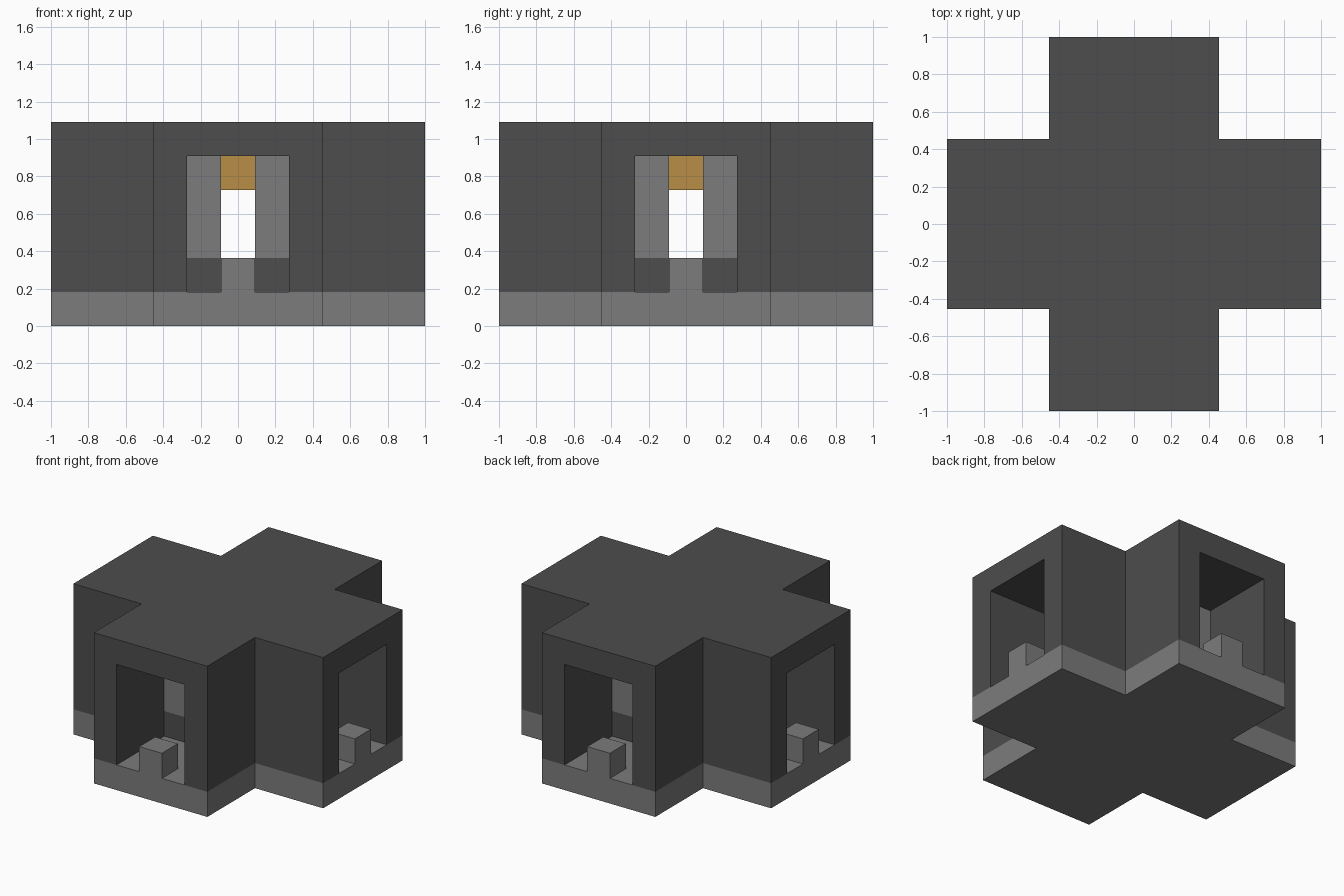
import bpy
import bmesh
from math import pi
from mathutils import Matrix

cube = bpy.data.objects.get("Cube")
if cube:
    bpy.data.objects.remove(cube, do_unlink=True)

U = 2 / 11  # building module: the plan is 11 modules across


def material(name, rgb):
    mat = bpy.data.materials.new(name)
    mat.use_nodes = True
    mat.diffuse_color = (*rgb, 1)
    mat.node_tree.nodes["Principled BSDF"].inputs["Base Color"].default_value = (*rgb, 1)
    return mat


dark = material("dark grey", (0.075, 0.075, 0.075))
light = material("light grey", (0.2, 0.2, 0.2))
amber = material("amber", (0.48, 0.27, 0.06))


def prism(name, outline, low, high, mat, turn=0):
    """Extrude a plan outline (in modules) from low to high, turned about z."""
    bm = bmesh.new()
    face = bm.faces.new([bm.verts.new((x, y, low)) for x, y in outline])
    top = bmesh.ops.extrude_face_region(bm, geom=[face])["geom"]
    bmesh.ops.translate(bm, vec=(0, 0, high - low),
                        verts=[v for v in top if isinstance(v, bmesh.types.BMVert)])
    bmesh.ops.transform(bm, verts=bm.verts,
                        matrix=Matrix.Rotation(turn * pi / 2, 4, "Z") @ Matrix.Scale(U, 4))
    bmesh.ops.recalc_face_normals(bm, faces=bm.faces)
    mesh = bpy.data.meshes.new(name)
    bm.to_mesh(mesh)
    bm.free()
    mesh.materials.append(mat)
    bpy.context.collection.objects.link(bpy.data.objects.new(name, mesh))


def rect(x0, x1, y0, y1):
    return [(x0, y0), (x1, y0), (x1, y1), (x0, y1)]


# Cross-shaped floor and roof slabs
arm, end = 2.5, 5.5
cross = [(arm, -end), (arm, -arm), (end, -arm), (end, arm), (arm, arm), (arm, end),
         (-arm, end), (-arm, arm), (-end, arm), (-end, -arm), (-arm, -arm), (-arm, -end)]
prism("floor_slab", cross, 0, 1, light)
prism("roof_slab", cross, 5, 6, dark)

# Angled passage walls, door jambs and entrance posts, once per quarter turn
corner = [(1.5, 1.5), (end, 1.5), (end, arm), (arm, arm), (arm, end), (1.5, end)]
for i in range(4):
    prism(f"corner_wall_{i}", corner, 1, 5, dark, i)
    for side, x in (("a", -1.5), ("b", 0.5)):
        jamb = rect(x, x + 1, 1.5, arm)
        prism(f"jamb_base_{side}_{i}", jamb, 1, 2, dark, i)
        prism(f"jamb_{side}_{i}", jamb, 2, 5, light, i)
    prism(f"entrance_post_{i}", rect(-0.5, 0.5, end - 1, end), 1, 2, light, i)

# Ceiling lamp in the middle room
prism("ceiling_lamp", rect(-0.5, 0.5, -0.5, 0.5), 4, 5, amber)
